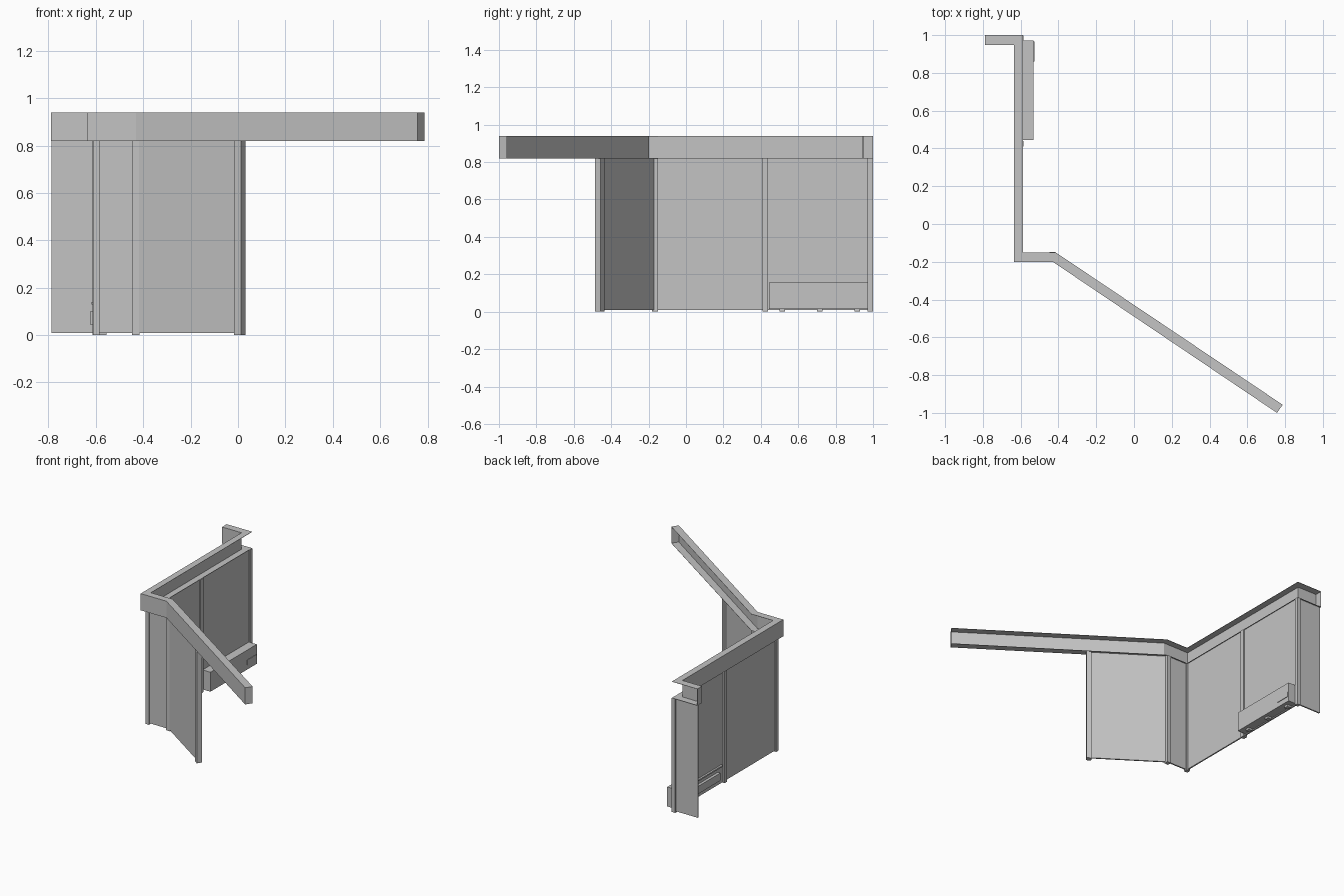
import bpy, bmesh, math
from mathutils import Vector

cube = bpy.data.objects.get("Cube")
if cube:
    bpy.data.objects.remove(cube, do_unlink=True)

grey = bpy.data.materials.new("plain grey")
grey.use_nodes = True
grey.diffuse_color = (0.55, 0.55, 0.55, 1)
grey.node_tree.nodes["Principled BSDF"].inputs["Base Color"].default_value = (0.55, 0.55, 0.55, 1)

HEAD_LOW, HEAD_TOP = 0.82, 0.94


def finish(name, bm):
    bmesh.ops.recalc_face_normals(bm, faces=bm.faces)
    mesh = bpy.data.meshes.new(name)
    bm.to_mesh(mesh)
    bm.free()
    mesh.materials.append(grey)
    obj = bpy.data.objects.new(name, mesh)
    bpy.context.collection.objects.link(obj)
    return obj


def box(name, lo, hi):
    """Axis-aligned box between two corners."""
    lo, hi = Vector(lo), Vector(hi)
    bm = bmesh.new()
    bmesh.ops.create_cube(bm, size=1)
    for v in bm.verts:
        v.co = (lo + hi) / 2 + v.co * (hi - lo)
    return finish(name, bm)


def slab(name, a, b, thick, z0, z1):
    """Upright slab running from plan point a to plan point b."""
    a, b = Vector(a), Vector(b)
    d = b - a
    obj = box(name, (-d.length / 2, -thick / 2, z0), (d.length / 2, thick / 2, z1))
    mid = (a + b) / 2
    obj.location = (mid.x, mid.y, 0)
    obj.rotation_euler.z = math.atan2(d.y, d.x)
    return obj


def post(name, centre, size, heading=(1, 0)):
    c, d = Vector(centre), Vector(heading).normalized() * size / 2
    return slab(name, c - d, c + d, size, 0, HEAD_LOW)


# Header: a sheet channel with web, two flanges and end caps, open on the inner side
outer = [(-0.79, 0.947), (-0.635, 0.947), (-0.635, -0.2), (-0.43, -0.2), (0.757, -1)]
inner = [(-0.79, 1), (-0.588, 1), (-0.588, -0.15), (-0.415, -0.15), (0.787, -0.957)]
bm = bmesh.new()
ol, ot, il, it = [[bm.verts.new((x, y, z)) for x, y in line]
                  for line in (outer, inner) for z in (HEAD_LOW, HEAD_TOP)]
for i in range(len(outer) - 1):
    j = i + 1
    bm.faces.new((ol[i], ol[j], ot[j], ot[i]))
    bm.faces.new((ot[i], ot[j], it[j], it[i]))
    bm.faces.new((il[i], il[j], ol[j], ol[i]))
for k in (0, -1):
    bm.faces.new((ol[k], ot[k], it[k], il[k]))
header = finish("header_channel", bm)
sheet = header.modifiers.new("sheet", "SOLIDIFY")
sheet.thickness = 0.002
sheet.offset = -1

# Posts
back_corner, middle, front_corner = (-0.599, 0.985), (-0.599, 0.424), (-0.599, -0.164)
bend, end = (-0.432, -0.165), (0.007, -0.461)
diagonal = Vector(end) - Vector(bend)
post("back_corner_post", back_corner, 0.028)
post("middle_post", middle, 0.03)
post("front_corner_post", front_corner, 0.028)
post("bend_post", bend, 0.032)
post("end_post", end, 0.035, diagonal)

# Wall panels between the posts
for name, a, b in (("back_panel", (-0.787, 0.985), back_corner),
                   ("side_panel_back", back_corner, middle),
                   ("side_panel_front", middle, front_corner),
                   ("front_panel", front_corner, bend),
                   ("diagonal_panel", bend, end)):
    slab(name, a, b, 0.01, 0.008, HEAD_LOW)

# Low cabinet against the back bay, with its outside housing
box("cabinet", (-0.597, 0.445, 0.015), (-0.531, 0.972, 0.155))
box("cabinet_plate", (-0.531, 0.86, 0.05), (-0.527, 0.965, 0.085))
box("housing", (-0.624, 0.5, 0.045), (-0.6, 0.92, 0.1))
box("housing_shelf", (-0.618, 0.46, 0.13), (-0.6, 0.95, 0.14))
for i in range(3):
    y = 0.5 + i * 0.2
    box("cabinet_foot", (-0.585, y, 0), (-0.555, y + 0.03, 0.015))
